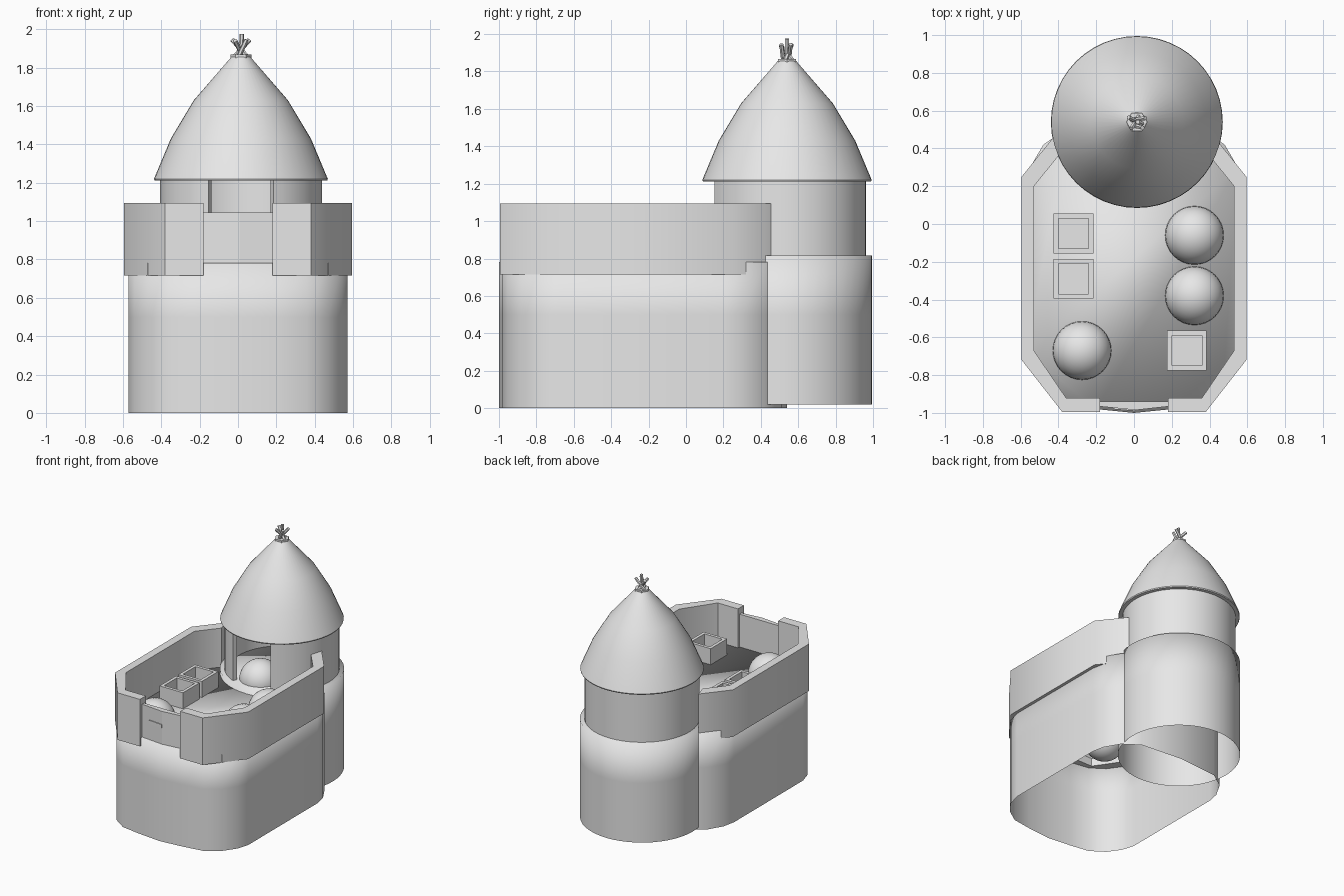
import bpy, bmesh, math
from mathutils import Vector

if "Cube" in bpy.data.objects:
    bpy.data.objects.remove(bpy.data.objects["Cube"])

stone = bpy.data.materials.new("pale stone")
stone.use_nodes = True
stone.diffuse_color = (0.8, 0.8, 0.8, 1)
stone.node_tree.nodes["Principled BSDF"].inputs["Base Color"].default_value = stone.diffuse_color

TX, TY = 0.015, 0.54  # tower axis


def finish(name, bm, angle=35):
    bmesh.ops.recalc_face_normals(bm, faces=bm.faces)
    mesh = bpy.data.meshes.new(name)
    bm.to_mesh(mesh)
    bm.free()
    mesh.materials.append(stone)
    ob = bpy.data.objects.new(name, mesh)
    bpy.context.collection.objects.link(ob)
    bpy.ops.object.select_all(action='DESELECT')
    ob.select_set(True)
    bpy.context.view_layer.objects.active = ob
    if angle >= 180:
        bpy.ops.object.shade_smooth()
    elif angle:
        bpy.ops.object.shade_smooth_by_angle(angle=math.radians(angle))
    return ob


def loft(name, rings, closed=True, cap_start=False, cap_end=False, angle=35):
    """Skin a list of equally long point rings."""
    bm = bmesh.new()
    rows = [[bm.verts.new(p) for p in ring] for ring in rings]
    n = len(rows[0])
    for a, b in zip(rows, rows[1:]):
        for i in range(n if closed else n - 1):
            j = (i + 1) % n
            bm.faces.new((a[i], a[j], b[j], b[i]))
    if cap_start:
        bm.faces.new(rows[0])
    if cap_end:
        bm.faces.new(rows[-1])
    return finish(name, bm, angle)


def circle(r, z, x=TX, y=TY, n=48):
    return [(x + r * math.cos(2 * math.pi * i / n), y + r * math.sin(2 * math.pi * i / n), z)
            for i in range(n)]


def square(x, y, h, z):
    return [(x - h, y - h, z), (x + h, y - h, z), (x + h, y + h, z), (x - h, y + h, z)]


# Main keep: open underneath, softly shaded toward its floor
half = [(0.2, -0.98), (0.36, -0.955), (0.47, -0.88), (0.54, -0.78), (0.57, -0.68),
        (0.57, 0.2), (0.55, 0.3), (0.48, 0.42), (0.35, 0.51)]
outline = [(0, -1)] + half + [(0, 0.54)] + [(-x, y) for x, y in reversed(half)]
loft("keep_wall", [[(x, y, z) for x, y in outline] for z in (0, 0.5, 0.78)],
     cap_end=True, angle=180)

# Parapet: a thick strip on each side, leaving a gap at the front
outer = [(0.18, -0.995), (0.38, -0.995), (0.595, -0.72), (0.595, 0.25), (0.43, 0.455)]
inner = [(0.18, -0.92), (0.36, -0.92), (0.53, -0.67), (0.53, 0.2), (0.40, 0.36)]
for side, label in ((1, "left"), (-1, "right")):
    sections = [[(side * a[0], a[1], 0.715), (side * a[0], a[1], 1.095),
                 (side * b[0], b[1], 1.095), (side * b[0], b[1], 0.715)]
                for a, b in zip(outer, inner)]
    loft(label + "_parapet", sections, cap_start=True, cap_end=True, angle=50)

# Low front gate panel with a slightly pointed face, and its latch plate
gate = [(-0.19, -0.965), (0.01, -0.985), (0.19, -0.965), (0.19, -0.94), (-0.19, -0.94)]
loft("gate_panel", [[(x, y, z) for x, y in gate] for z in (0.77, 1.045)],
     cap_start=True, cap_end=True, angle=5)
latch = [(-0.11, -0.98), (0.01, -0.99), (0.01, -0.982), (-0.11, -0.972)]
loft("gate_latch", [[(x, y, z) for x, y in latch] for z in (0.912, 0.94)],
     cap_start=True, cap_end=True, angle=0)

# Tower foot with a soft shoulder
loft("tower_foot", [circle(0.455, z) for z in (0.02, 0.5, 0.815)], cap_end=True, angle=180)

# Upper tower wall: an arc of wall with a doorway facing the front
door = math.asin(0.168 / 0.42)
span = 2 * math.pi - 2 * door
steps = 44
sections = []
for i in range(steps + 1):
    a = -math.pi / 2 + door + span * i / steps
    c, s = math.cos(a), math.sin(a)
    sections.append([(TX + r * c, TY + r * s, z)
                     for r, z in ((0.422, 0.8), (0.422, 1.22), (0.385, 1.22), (0.385, 0.8))])
loft("tower_wall", sections, cap_start=True, cap_end=True)

# Roof of three straight slopes, closed underneath
profile = [(0.45, 1.212), (0.453, 1.22), (0.365, 1.43), (0.245, 1.63), (0.05, 1.855)]
loft("tower_roof", [circle(r, z) for r, z in profile], cap_start=True, cap_end=True, angle=30)
loft("roof_collar", [circle(0.055, z, n=6) for z in (1.85, 1.868)],
     cap_start=True, cap_end=True, angle=0)

# Bundle of crossed sticks on the roof tip
sticks = [((0.0, 0.0), (0.005, 0.0), 1.975), ((-0.03, 0.01), (0.045, 0.02), 1.945),
          ((0.03, -0.01), (-0.045, 0.025), 1.945), ((0.01, 0.03), (-0.03, -0.035), 1.94),
          ((-0.01, -0.02), (0.03, -0.03), 1.945)]
for k, (lo, hi, top) in enumerate(sticks):
    p = Vector((TX + lo[0], TY + lo[1], 1.86))
    q = Vector((TX + hi[0], TY + hi[1], top))
    bm = bmesh.new()
    bmesh.ops.create_cone(bm, cap_ends=True, segments=6, radius1=0.012, radius2=0.012,
                          depth=(q - p).length)
    ob = finish("roof_stick_%d" % (k + 1), bm, 0)
    ob.location = (p + q) / 2
    ob.rotation_euler = (q - p).to_track_quat('Z', 'Y').to_euler()

# Round mounds on the floor and one in the tower doorway
mounds = [(0.32, -0.06, 0.79), (0.32, -0.38, 0.79), (-0.275, -0.67, 0.79), (-0.01, 0.3, 0.81)]
for k, (x, y, z) in enumerate(mounds):
    bm = bmesh.new()
    bmesh.ops.create_uvsphere(bm, u_segments=32, v_segments=16, radius=0.155)
    ob = finish("mound_%d" % (k + 1), bm, 180)
    ob.location = (x, y, z)

# Open-topped crates with hollow insides
for k, (x, y) in enumerate([(-0.32, -0.05), (-0.32, -0.29), (0.28, -0.67)]):
    rings = [square(x, y, h, z) for h, z in ((0.105, 0.77), (0.105, 0.91), (0.08, 0.91), (0.08, 0.8))]
    loft("crate_%d" % (k + 1), rings, cap_start=True, cap_end=True, angle=0)
